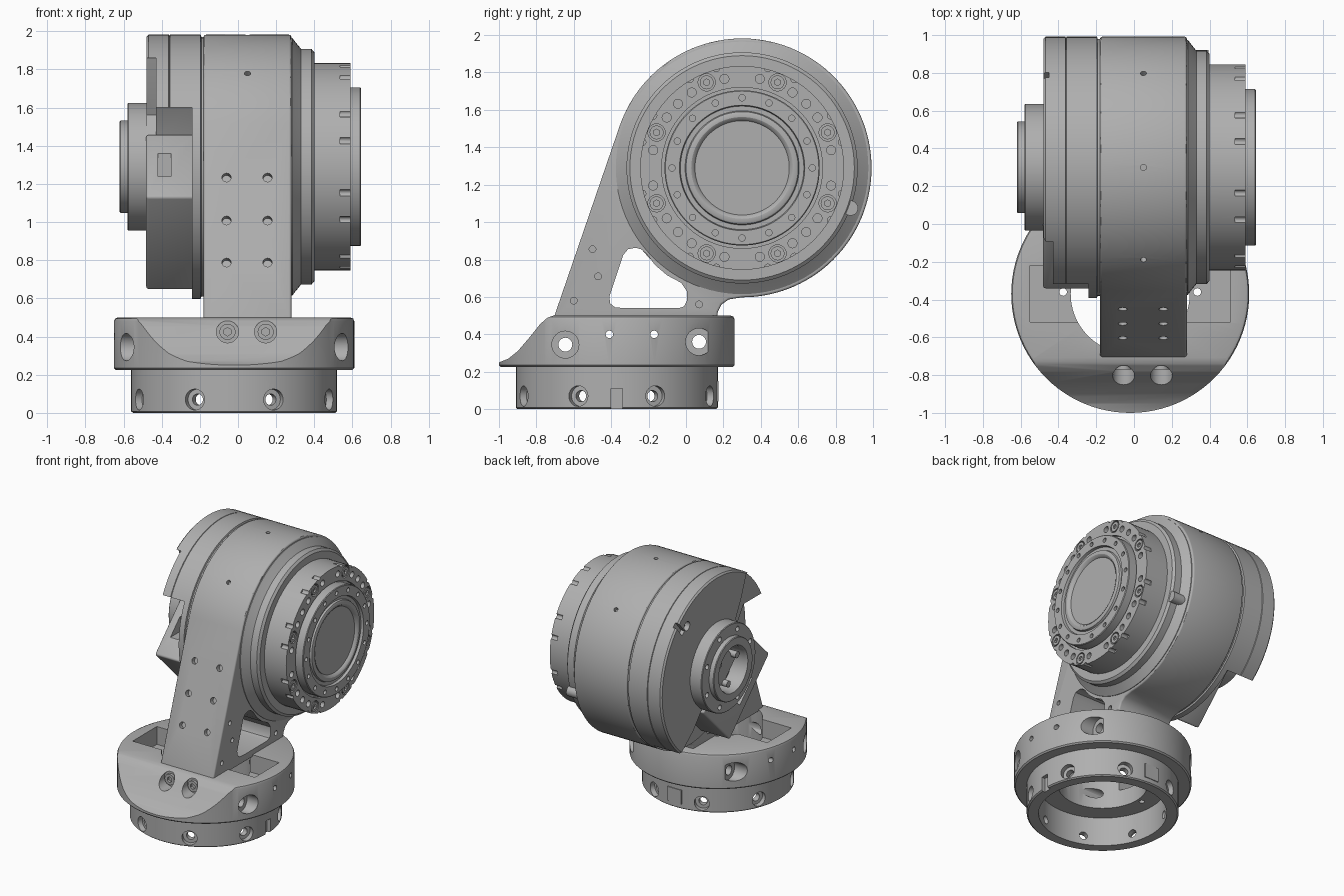
import bpy, bmesh, math
from math import sin, cos, pi, radians
from mathutils import Vector, Matrix

if "Cube" in bpy.data.objects:
    bpy.data.objects.remove(bpy.data.objects["Cube"], do_unlink=True)

grey = bpy.data.materials.new("machined_grey")
grey.use_nodes = True
grey.diffuse_color = (0.43, 0.43, 0.43, 1)
grey.node_tree.nodes["Principled BSDF"].inputs["Base Color"].default_value = (0.43, 0.43, 0.43, 1)

AY, AZ = 0.30, 1.29      # motor axis, along x
BX, BY = -0.02, -0.37    # base axis, along z
X, Y, Z = Vector((1, 0, 0)), Vector((0, 1, 0)), Vector((0, 0, 1))


def finish(bm, name):
    bmesh.ops.remove_doubles(bm, verts=bm.verts, dist=0.0002)
    bmesh.ops.recalc_face_normals(bm, faces=bm.faces)
    mesh = bpy.data.meshes.new(name)
    bm.to_mesh(mesh)
    bm.free()
    mesh.materials.append(grey)
    ob = bpy.data.objects.new(name, mesh)
    bpy.context.collection.objects.link(ob)
    return ob


def select(ob):
    bpy.ops.object.select_all(action='DESELECT')
    ob.select_set(True)
    bpy.context.view_layer.objects.active = ob


def smooth(ob):
    select(ob)
    bpy.ops.object.shade_smooth_by_angle(angle=radians(30))


def bevel(ob, width):
    m = ob.modifiers.new("edge", 'BEVEL')
    m.width, m.segments, m.limit_method = width, 3, 'ANGLE'
    m.angle_limit = radians(40)
    select(ob)
    bpy.ops.object.modifier_apply(modifier=m.name)


def cut(ob, bm):
    cutter = finish(bm, "cutter")
    cutter.hide_render = True
    m = ob.modifiers.new("cut", 'BOOLEAN')
    m.operation, m.solver, m.object = 'DIFFERENCE', 'EXACT', cutter
    m.use_self = True
    select(ob)
    bpy.ops.object.modifier_apply(modifier=m.name)
    bpy.data.objects.remove(cutter, do_unlink=True)


def lathe(name, profile, along_x=True, closed=False):
    # profile points are (position along axis, radius)
    bm = bmesh.new()
    vs = [bm.verts.new((a, r, 0) if along_x else (r, 0, a)) for a, r in profile]
    pairs = list(zip(vs, vs[1:])) + ([(vs[-1], vs[0])] if closed else [])
    edges = [bm.edges.new(p) for p in pairs]
    bmesh.ops.spin(bm, geom=vs + edges, cent=(0, 0, 0), axis=X if along_x else Z,
                   angle=2 * pi, steps=96)
    bmesh.ops.translate(bm, verts=bm.verts, vec=(0, AY, AZ) if along_x else (BX, BY, 0))
    return finish(bm, name)


def prism(bm, pts, x0, x1):
    vs = [bm.verts.new((x0, y, z)) for y, z in pts]
    face = bm.faces.new(vs)
    ext = bmesh.ops.extrude_face_region(bm, geom=[face])
    bmesh.ops.translate(bm, vec=(x1 - x0, 0, 0),
                        verts=[g for g in ext["geom"] if isinstance(g, bmesh.types.BMVert)])


def cyl(bm, loc, axis, r, depth, segs=24):
    m = Matrix.Translation(loc) @ Vector(axis).to_track_quat('Z', 'Y').to_matrix().to_4x4()
    bmesh.ops.create_cone(bm, cap_ends=True, segments=segs, radius1=r, radius2=r,
                          depth=depth, matrix=m)


def box(bm, lo, hi, tilt=0):
    lo, hi = Vector(lo), Vector(hi)
    m = (Matrix.Translation((lo + hi) / 2) @ Matrix.Rotation(tilt, 4, 'X')
         @ Matrix.Diagonal((*(hi - lo), 1)))
    bmesh.ops.create_cube(bm, size=1, matrix=m)


def on_axis(x, r, deg):
    a = radians(deg)
    return Vector((x, AY + r * cos(a), AZ + r * sin(a)))


def radial(bm, deg, z, rad, r, depth):
    d = Vector((cos(radians(deg)), sin(radians(deg)), 0))
    cyl(bm, Vector((BX, BY, z)) + d * rad, d, r, depth)


# Housing drum and arm in one profile
arc = [on_axis(0, 0.692, -90 + 250.8 * i / 84) for i in range(85)]
outline = [(p.y, p.z) for p in arc]
outline += [(-0.71, 0.48), (0.165, 0.48), (0.17, 0.52), (0.19, 0.56), (0.23, 0.587)]
bm = bmesh.new()
prism(bm, outline, -0.18, 0.28)
arm = finish(bm, "arm_and_drum")
bevel(arm, 0.012)
bm = bmesh.new()
prism(bm, [(-0.41, 0.60), (-0.405, 0.565), (-0.38, 0.545), (-0.33, 0.54), (-0.04, 0.54),
           (-0.01, 0.55), (0.005, 0.58), (0.005, 0.63), (-0.025, 0.675), (-0.10, 0.715),
           (-0.165, 0.77), (-0.21, 0.83), (-0.24, 0.855), (-0.27, 0.863), (-0.31, 0.855),
           (-0.335, 0.825)], -0.3, 0.4)
for x in (-0.06, 0.155):
    for z in (0.79, 1.01, 1.235):
        y = -0.71 + (z - 0.5) * 0.347
        cyl(bm, (x, y, z), (0, -0.945, 0.327), 0.024, 0.08)
for y, z in ((-0.5, 0.855), (-0.47, 0.71), (-0.6, 0.58), (0.07, 0.56)):
    cyl(bm, (0.28, y, z), X, 0.018, 0.06)
for deg in (44, 90, 135):
    cyl(bm, on_axis(0.05, 0.69, deg), on_axis(0, 1, deg) - on_axis(0, 0, 0), 0.016, 0.06)
cut(arm, bm)
smooth(arm)

# Stepped output flange
flange = lathe("output_flange", [
    (0.2, 0), (0.2, 0.675), (0.285, 0.675), (0.30, 0.655), (0.33, 0.618), (0.385, 0.618), (0.40, 0.60),
    (0.40, 0.545), (0.59, 0.545), (0.59, 0.43), (0.565, 0.43), (0.565, 0.415), (0.64, 0.415),
    (0.645, 0.41), (0.645, 0.335), (0.625, 0.33), (0.625, 0.305), (0.64, 0.30),
    (0.645, 0.29), (0.645, 0.272), (0.638, 0.26), (0.625, 0.252), (0.625, 0)])
bm = bmesh.new()
for k in range(8):
    mid = 22.5 + 45 * k
    cyl(bm, on_axis(0.59, 0.495, mid), X, 0.046, 0.05)
    for off in (-11.25, 11.25) + ((22.5,) if k % 2 == 0 else ()):
        cyl(bm, on_axis(0.59, 0.485, mid + off), X, 0.024, 0.07)
    for off in (-8, 8):
        cyl(bm, on_axis(0.58, 0.55, mid + off), X, 0.018, 0.09, 16)
for k in range(16):
    cyl(bm, on_axis(0.645, 0.375, 22.5 * k), X, 0.017, 0.05, 16)
cut(flange, bm)
smooth(flange)

# Socket bolts and filler plug
bm = bmesh.new()
for k in range(8):
    cyl(bm, on_axis(0.575, 0.495, 22.5 + 45 * k), X, 0.037, 0.03)
bolts = finish(bm, "flange_bolts")
bm = bmesh.new()
for k in range(8):
    cyl(bm, on_axis(0.59, 0.495, 22.5 + 45 * k), X, 0.018, 0.03, 6)
cut(bolts, bm)
smooth(bolts)
bm = bmesh.new()
cyl(bm, (0.34, 0.88, 1.075), X, 0.04, 0.11, 32)
smooth(finish(bm, "filler_plug"))

# Rear cap: shallow step at the upper front, deep open sector at the lower front
cap = lathe("rear_cap", [
    (-0.15, 0), (-0.15, 0.68), (-0.192, 0.68), (-0.196, 0.692), (-0.357, 0.692), (-0.36, 0.686),
    (-0.363, 0.692), (-0.468, 0.692), (-0.48, 0.68), (-0.48, 0)])
bm = bmesh.new()
prism(bm, [(-0.6, 1.86), (-0.06, 1.86), (0.0, 1.70), (0.07, 1.56), (0.0, 1.45),
           (-0.6, 1.45)], -0.6, -0.43)
cut(cap, bm)
bm = bmesh.new()
prism(bm, [(-0.6, 1.60), (-0.10, 1.60), (0.0, 1.45), (0.1, 1.2), (0.3, 1.1), (0.5, 1.0),
           (0.6, 0.88), (0.75, 0.76), (0.8, 0.5), (-0.6, 0.5)], -0.6, -0.24)
cut(cap, bm)
bm = bmesh.new()
cyl(bm, on_axis(-0.48, 0.58, 50), X, 0.035, 0.08)
box(bm, (-0.6, 0.68, 1.76), (-0.45, 0.9, 1.80), radians(50))
cut(cap, bm)
smooth(cap)

# Connector block filling the open sector, square to its diagonal
bm = bmesh.new()
box(bm, (-0.482, -0.172, 0.708), (-0.22, 0.298, 1.398), radians(45))
block = finish(bm, "connector_block")
bevel(block, 0.015)
bm = bmesh.new()
box(bm, (-0.42, -0.4, 1.24), (-0.35, -0.11, 1.36))
cut(block, bm)
bm = bmesh.new()
box(bm, (-0.55, -0.07, 0.87), (-0.44, 0.03, 1.09), radians(45))
cut(block, bm)
smooth(block)

# Rear ring with cable opening
ring = lathe("rear_ring", [
    (-0.22, 0), (-0.22, 0.335), (-0.575, 0.335), (-0.58, 0.33), (-0.58, 0.242), (-0.615, 0.242),
    (-0.62, 0.237), (-0.62, 0.18), (-0.60, 0.17), (-0.49, 0.17), (-0.49, 0)])
bm = bmesh.new()
for k in range(8):
    cyl(bm, on_axis(-0.58, 0.288, 22.5 + 45 * k), X, 0.02, 0.06, 16)
cut(ring, bm)
smooth(ring)
bm = bmesh.new()
box(bm, (-0.54, 0.2, 1.17), (-0.48, 0.4, 1.41), radians(45))
plug = finish(bm, "cable_plug")
bevel(plug, 0.02)
for deg in (30, 150, 270):
    bm = bmesh.new()
    cyl(bm, on_axis(-0.53, 0.125, deg), X, 0.025, 0.1)
    smooth(finish(bm, "plug_screw"))

# Upper base collar: sloped front, side pockets and cross holes
collar = lathe("base_collar", [
    (0.225, 0.315), (0.225, 0.62), (0.235, 0.63), (0.48, 0.63), (0.494, 0.624), (0.5, 0.61),
    (0.5, 0.315)], False, True)
bm = bmesh.new()
prism(bm, [(-1.2, 0.25), (-1.0, 0.25), (-0.95, 0.27), (-0.90, 0.31), (-0.84, 0.38),
           (-0.78, 0.455), (-0.74, 0.49), (-0.70, 0.503), (-0.70, 0.7), (-1.2, 0.7)], -0.9, 0.9)
cut(collar, bm)
bm = bmesh.new()
box(bm, (-0.55, -0.52, 0.36), (0.51, -0.22, 0.7))
cut(collar, bm)
bm = bmesh.new()
for y, z, face in ((-0.645, 0.345, 0.50), (0.07, 0.36, 0.40)):
    cyl(bm, (BX, y, z), X, 0.037, 1.4)
    for s in (-1, 1):
        cyl(bm, (BX + s * (face + 0.15), y, z), X, 0.072, 0.3, 32)
for y in (-0.41, -0.17):
    cyl(bm, (BX, y, 0.4), X, 0.02, 1.4, 16)
for x in (-0.055, 0.145):
    cyl(bm, (x, -0.89, 0.425), Y, 0.058, 0.28, 32)
for s in (-1, 1):
    cyl(bm, (BX + s * 0.355, -0.36, 0.3), Z, 0.02, 0.3, 16)
cut(collar, bm)
smooth(collar)
for x in (-0.055, 0.145):
    bm = bmesh.new()
    cyl(bm, (x, -0.75, 0.425), Y, 0.042, 0.04)
    screw = finish(bm, "collar_screw")
    bm = bmesh.new()
    cyl(bm, (x, -0.77, 0.425), Y, 0.022, 0.04, 6)
    cut(screw, bm)
    smooth(screw)

# Lower mounting ring
foot = lathe("mounting_ring", [
    (0, 0.455), (0, 0.53), (0.008, 0.54), (0.23, 0.54), (0.23, 0.455)], False, True)
bm = bmesh.new()
for k in range(8):
    radial(bm, 22.5 + 45 * k, 0.07, 0.54, 0.055, 0.08)
    radial(bm, 22.5 + 45 * k, 0.07, 0.48, 0.03, 0.16)
box(bm, (0.49, -0.40, -0.05), (0.6, -0.34, 0.11))
cut(foot, bm)
smooth(foot)
bm = bmesh.new()
box(bm, (BX - 0.06, 0.12, 0.04), (BX + 0.06, 0.175, 0.15))
finish(bm, "locating_tab")
